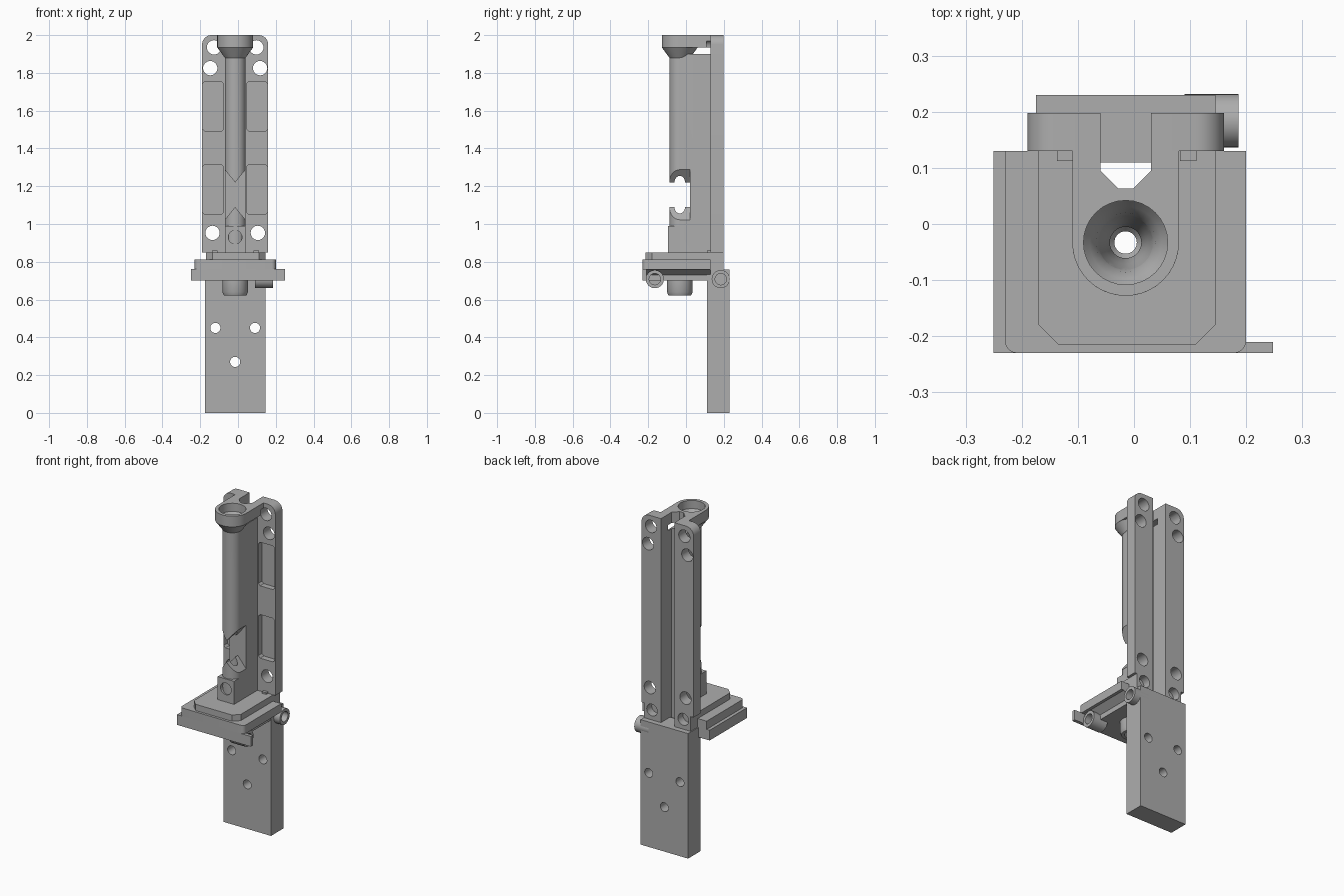
import bpy, bmesh
from math import sin, cos, pi, radians
from mathutils import Vector

if "Cube" in bpy.data.objects:
    bpy.data.objects.remove(bpy.data.objects["Cube"], do_unlink=True)

grey = bpy.data.materials.new("machined grey")
grey.use_nodes = True
colour = (0.42, 0.42, 0.42, 1)
grey.diffuse_color = colour
grey.node_tree.nodes["Principled BSDF"].inputs["Base Color"].default_value = colour

CX, CY = -0.015, -0.033   # bore axis
parts, helpers = [], []


def finish(name, bm):
    bmesh.ops.recalc_face_normals(bm, faces=bm.faces)
    mesh = bpy.data.meshes.new(name)
    bm.to_mesh(mesh)
    bm.free()
    mesh.materials.append(grey)
    ob = bpy.data.objects.new(name, mesh)
    bpy.context.collection.objects.link(ob)
    parts.append(ob)
    return ob


def prism(name, axis, pts, lo, hi):
    """Extrude a 2D outline along an axis."""
    place = {"x": lambda u, v, w: (w, u, v),
             "y": lambda u, v, w: (u, w, v),
             "z": lambda u, v, w: (u, v, w)}[axis]
    bm = bmesh.new()
    face = bm.faces.new([bm.verts.new(place(u, v, lo)) for u, v in pts])
    out = bmesh.ops.extrude_face_region(bm, geom=[face])
    shift = Vector(place(0, 0, hi - lo))
    for v in out["geom"]:
        if isinstance(v, bmesh.types.BMVert):
            v.co += shift
    return finish(name, bm)


def rect(u0, u1, v0, v1):
    return [(u0, v0), (u1, v0), (u1, v1), (u0, v1)]


def chamfered(u0, u1, v0, v1, c):
    return [(u0 + c, v0), (u1 - c, v0), (u1, v0 + c), (u1, v1 - c),
            (u1 - c, v1), (u0 + c, v1), (u0, v1 - c), (u0, v0 + c)]


def arc(cu, cv, r, start, end, n=8):
    steps = [radians(start + (end - start) * i / n) for i in range(n + 1)]
    return [(cu + r * cos(a), cv + r * sin(a)) for a in steps]


def rod(name, axis, u, v, r, lo, hi):
    return prism(name, axis, arc(u, v, r, 0, 345, 23), lo, hi)


def turned(name, profile, n=32):
    """Solid of revolution about the bore axis from (radius, z) pairs."""
    bm = bmesh.new()
    rings = [[bm.verts.new((CX + r * cos(2 * pi * i / n), CY + r * sin(2 * pi * i / n), z))
              for i in range(n)] for r, z in profile]
    for a, b in zip(rings, rings[1:]):
        for i in range(n):
            bm.faces.new((a[i], a[(i + 1) % n], b[(i + 1) % n], b[i]))
    bm.faces.new(rings[0])
    bm.faces.new(rings[-1])
    return finish(name, bm)


def helper(ob):
    parts.remove(ob)
    helpers.append(ob)
    ob.hide_render = True
    return ob


def cut(ob, *cutters):
    bpy.context.view_layer.objects.active = ob
    for c in cutters:
        mod = ob.modifiers.new("cut", "BOOLEAN")
        mod.operation, mod.solver, mod.object = "DIFFERENCE", "EXACT", c
        bpy.ops.object.modifier_apply(modifier=mod.name)


# Shared cutters: rear slot and stepped bore
slot = helper(prism("slot_cutter", "z", [(-0.06, 0.3), (-0.06, 0.095), (-0.028, 0.063),
                                        (-0.002, 0.063), (0.03, 0.095), (0.03, 0.3)], 0.5, 2.1))
bore = helper(turned("bore_cutter", [(0.02, 0.5), (0.02, 0.99), (0.028, 1.0), (0.028, 1.8),
                                    (0.038, 1.85), (0.053, 1.92), (0.075, 1.95), (0.075, 2.1)]))

# Lower mounting plate with three holes
plate = prism("lower_plate", "y", rect(-0.175, 0.145, 0, 0.76), 0.11, 0.23)
cut(plate, *[helper(rod("plate_hole", "y", x, z, 0.027, 0, 0.4))
             for x, z in ((-0.12, 0.45), (0.09, 0.45), (CX, 0.27))])

# Side knuckles with blind sockets
for name, y in (("front_knuckle", -0.165), ("rear_knuckle", 0.184)):
    knuckle = rod(name, "x", y, 0.708, 0.048, 0.09, 0.186)
    cut(knuckle, helper(rod("socket", "x", y, 0.708, 0.03, 0.12, 0.3)))

# Rear flange with rounded top, pockets and holes
outline = ([(-0.17, 0.76), (0.145, 0.76), (0.145, 0.85), (0.16, 0.85)]
           + arc(0.11, 1.95, 0.05, 0, 90) + arc(-0.14, 1.95, 0.05, 90, 180)
           + [(-0.19, 0.85), (-0.17, 0.85)])
flange = prism("rear_flange", "y", outline, 0.13, 0.198)
holes = []
for offset, z in ((0.112, 1.935), (0.132, 1.825), (0.12, 0.953)):
    for side in (-1, 1):
        holes.append(helper(rod("flange_hole", "y", CX + side * offset, z, 0.038, 0.108, 0.4)))
for side in (-1, 1):
    holes.append(helper(rod("blind_hole", "y", CX + side * 0.105, 0.82, 0.036, 0.15, 0.4)))
pockets = [helper(prism("pocket", "y", chamfered(x0, x0 + 0.11, z0, z0 + 0.265, 0.012), 0.05, 0.165))
           for x0 in (-0.187, 0.046) for z0 in (1.05, 1.49)]
cut(flange, slot, *holes, *pockets)

# Guide column with round front and a V-edged window
column = prism("guide_column", "z", [(0.04, 0.13), (-0.07, 0.13)]
               + arc(CX, CY, 0.055, 180, 360, 16), 0.84, 1.9)
window = helper(prism("window", "y", [(-0.08, 1.3), (CX, 1.22), (0.05, 1.3),
                                     (0.05, 1.01), (CX, 1.09), (-0.08, 1.01)], -0.2, 0.02))
cut(column, slot, bore, window)

# Square block at the column foot
foot = prism("column_foot", "z", rect(-0.07, 0.04, -0.095, 0.1), 0.84, 0.99)
cut(foot, slot, bore, helper(rod("foot_hole", "y", CX, 0.93, 0.036, -0.2, CY)))

# Funnel cup at the top, joined to the flange
cup = prism("top_cup", "z", [(0.08, 0.13), (-0.11, 0.13)]
            + arc(CX, CY, 0.095, 180, 360, 20), 1.935, 2.0)
cut(cup, slot, bore, *holes[:2])
taper = turned("cup_taper", [(0.055, 1.88), (0.095, 1.935)])
cut(taper, bore)

# Small ears beside the column
for x in (-0.137, 0.082):
    prism("ear", "z", rect(x, x + 0.029, 0.112, 0.135), 0.84, 0.86)

# Stepped base: top pad, slab, side rail and front lip
pad = prism("base_pad", "z", [(-0.17, 0.13), (-0.17, -0.18), (-0.135, -0.215),
                              (0.11, -0.215), (0.145, -0.18), (0.145, 0.13)], 0.81, 0.85)
slab = prism("base_slab", "z", [(-0.23, 0.13)] + arc(-0.208, -0.208, 0.022, 180, 270, 5)
             + arc(0.178, -0.208, 0.022, 270, 360, 5) + [(0.2, 0.13)], 0.76, 0.812)
rail = prism("base_rail", "y", [(-0.25, 0.7), (0.14, 0.7), (0.14, 0.73), (0.185, 0.762),
                                (-0.25, 0.762)], -0.228, 0.13)
for part in (pad, slab, rail):
    cut(part, slot, bore)
prism("front_lip", "y", rect(-0.25, 0.248, 0.7, 0.762), -0.23, -0.21)

# Round boss under the base
boss = turned("lower_boss", [(0.06, 0.622), (0.068, 0.64), (0.068, 0.705)])
cut(boss, bore, helper(rod("boss_recess", "z", CX, CY, 0.042, 0.5, 0.66)))

# Remove helpers and smooth the round parts
for ob in helpers:
    bpy.data.objects.remove(ob, do_unlink=True)
bpy.context.view_layer.update()
for ob in parts:
    ob.select_set(True)
bpy.context.view_layer.objects.active = plate
bpy.ops.object.shade_smooth_by_angle(angle=radians(30))
